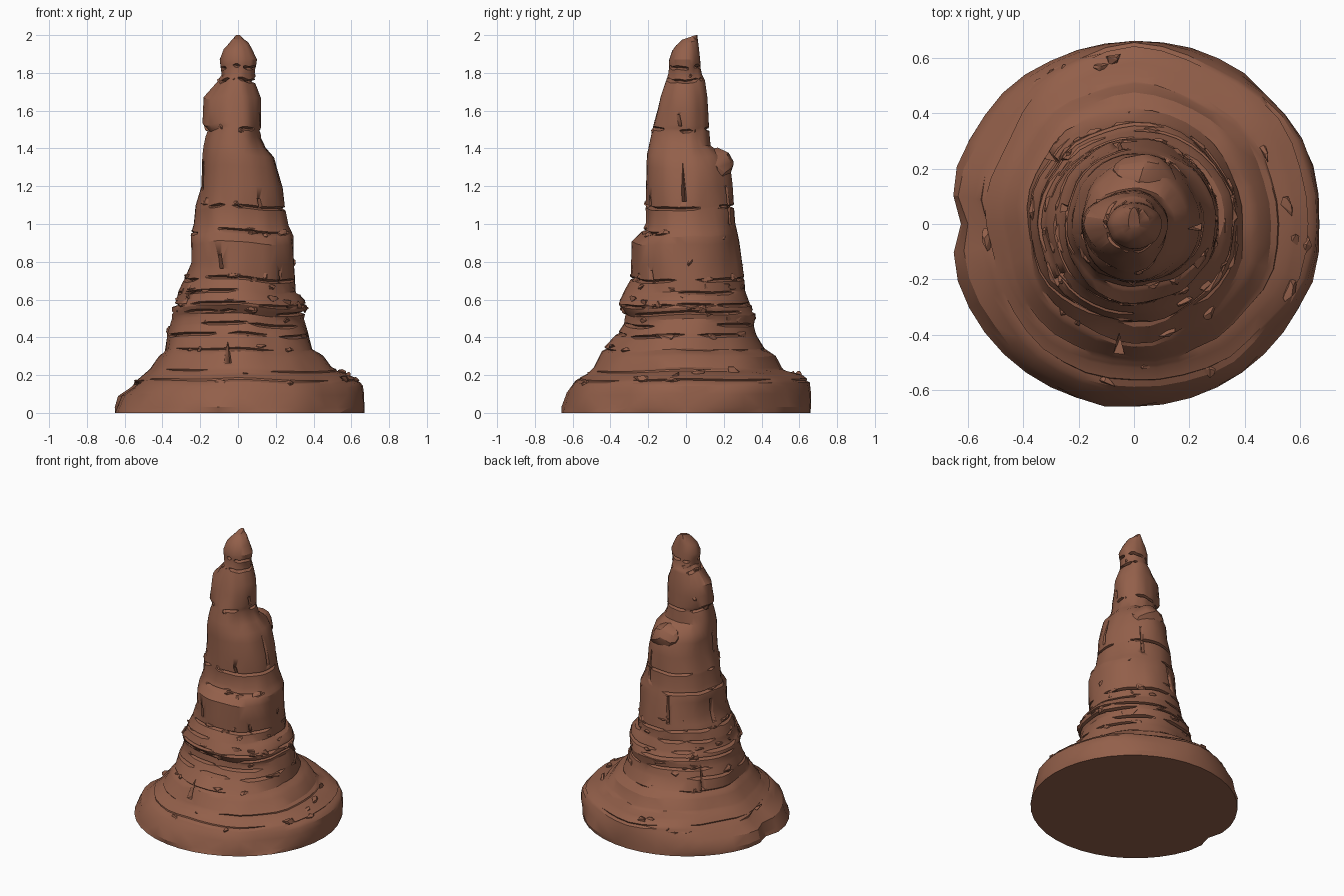
import bpy, bmesh, math, random
from mathutils import Vector, Matrix, noise

if "Cube" in bpy.data.objects:
    bpy.data.objects.remove(bpy.data.objects["Cube"])

random.seed(7)
rock = bpy.data.materials.new("red_brown_rock")
rock.diffuse_color = (0.29, 0.115, 0.068, 1)
rock.use_nodes = True
rock.node_tree.nodes["Principled BSDF"].inputs["Base Color"].default_value = rock.diffuse_color
SIDES = 40

# Silhouettes: (height, radius on one side and on the other)
FRONT = [(0, .67, .67), (.03, .67, .67), (.10, .645, .665), (.14, .58, .66), (.18, .53, .63),
         (.24, .46, .50), (.30, .42, .46), (.34, .385, .40), (.42, .38, .38), (.50, .35, .35),
         (.56, .345, .365), (.60, .32, .35), (.65, .31, .30), (.70, .29, .30), (.80, .25, .30),
         (.94, .25, .30), (1.0, .23, .27), (1.1, .22, .25), (1.2, .19, .24), (1.36, .185, .19),
         (1.41, .18, .145), (1.46, .17, .12), (1.5, .155, .115), (1.53, .185, .12), (1.67, .18, .12),
         (1.75, .11, .09), (1.79, .085, .085), (1.87, .095, .10), (1.93, .075, .075),
         (1.97, .045, .055), (2, .02, .02)]
SIDE = [(0, .66, .66), (.08, .64, .66), (.17, .58, .64), (.20, .52, .60), (.23, .49, .50),
        (.30, .45, .47), (.35, .42, .40), (.40, .37, .38), (.45, .33, .36), (.52, .32, .37),
        (.57, .36, .34), (.65, .32, .31), (.70, .29, .31), (.90, .29, .28), (.95, .235, .27),
        (1.0, .21, .26), (1.3, .21, .235), (1.36, .21, .20), (1.41, .20, .13), (1.5, .18, .12),
        (1.6, .15, .115), (1.7, .125, .11), (1.76, .10, .10), (1.80, .09, .08),
        (1.87, .09, .075), (1.96, .065, .065), (2, .02, .06)]


def sample(table, z):
    for a, b in zip(table, table[1:]):
        if z <= b[0]:
            t = (z - a[0]) / (b[0] - a[0])
            return [a[i] + (b[i] - a[i]) * t for i in (1, 2)]
    return table[-1][1:]


def radius(z, a):
    left, right = sample(FRONT, z)
    front, back = sample(SIDE, z)
    c, s = math.cos(a), math.sin(a)
    return 1 / math.hypot(c / (right if c > 0 else left), s / (back if s > 0 else front))


def surface(z, a):
    r = radius(z, a)
    c, s = math.cos(a), math.sin(a)
    if z > 0.02:
        r *= 1 + .045 * noise.noise(Vector((c * 2.5, s * 2.5, z * 4)))
    if z < .16:     # shallow dent in the left side of the base
        r -= .045 * math.exp(-((a - math.pi) / .13) ** 2)
    return Vector((r * c, r * s, z))


def finish(name, bm, angle=28):
    bmesh.ops.recalc_face_normals(bm, faces=bm.faces)
    mesh = bpy.data.meshes.new(name)
    bm.to_mesh(mesh)
    bm.free()
    mesh.materials.append(rock)
    ob = bpy.data.objects.new(name, mesh)
    bpy.context.collection.objects.link(ob)
    bpy.ops.object.select_all(action='DESELECT')
    ob.select_set(True)
    bpy.context.view_layer.objects.active = ob
    bpy.ops.object.shade_smooth_by_angle(angle=math.radians(angle))
    return ob


# Spire: stacked rings with broken grooves between the rock layers
GROOVES = [.17, .22, .33, .415, .47, .535, .575, .64, .71, .96, 1.09, 1.5, 1.76, 1.83]
rings = [(z, False) for z in sorted({p[0] for p in FRONT} | {.2, .52, .75, .9, 1.3, 1.6})
         if all(abs(z - g) > .013 for g in GROOVES)]
for g in GROOVES:
    rings += [(g - .011, False), (g, True), (g + .009, False)]
rings.sort()
bm = bmesh.new()
grid = []
for z, groove in rings:
    row = []
    for i in range(SIDES):
        a = 2 * math.pi * i / SIDES
        c, s = math.cos(a), math.sin(a)
        p = surface(z, a)
        if groove and noise.noise(Vector((c * 1.8, s * 1.8, z * 17))) > -.08:
            d = .028 if z > .4 else .016
            p.x -= c * d
            p.y -= s * d
        if .04 < z < 1.85:    # gently wandering layers
            p.z += .022 * noise.noise(Vector((c * 1.6, s * 1.6, z * .8 + 5)))
        if z > 1.9:           # the tip rises towards the back
            p.z -= max(0, .05 - p.y) * .35 * (z - 1.9) / .1
        row.append(bm.verts.new(p))
    grid.append(row)
for lo, hi in zip(grid, grid[1:]):
    for i in range(SIDES):
        j = (i + 1) % SIDES
        bm.faces.new((lo[i], lo[j], hi[j], hi[i]))
bm.faces.new(grid[0][::-1])
bm.faces.new(grid[-1])
# Merge low-relief faces into larger facets
bmesh.ops.dissolve_limit(bm, angle_limit=math.radians(9), verts=bm.verts, edges=bm.edges)
bmesh.ops.triangulate(bm, faces=bm.faces)
spire = finish("rock_spire", bm)


def chunk(bm, centre, angle, size, points=11):
    """Random convex stone, size = (outward, sideways, up)."""
    rot = Matrix.Rotation(angle, 3, 'Z')
    verts = []
    for _ in range(points):
        v = Vector([random.gauss(0, 1) for _ in range(3)]).normalized()
        verts.append(bm.verts.new(centre + rot @ Vector([v[k] * size[k] for k in range(3)])))
    out = bmesh.ops.convex_hull(bm, input=verts)
    loose = {v for v in out["geom_interior"] if isinstance(v, bmesh.types.BMVert)}
    bmesh.ops.delete(bm, geom=list(loose), context='VERTS')


# Broken chips lodged along the ledges
bm = bmesh.new()
for z, count in ((.16, 8), (.21, 7), (.34, 7), (.42, 6), (.50, 9), (.55, 12), (.60, 8), (.66, 10),
                 (.71, 11), (.78, 5), (.95, 6), (1.1, 4), (1.5, 4), (1.57, 3), (1.77, 4)):
    for _ in range(count):
        a = random.uniform(0, 2 * math.pi)
        h = z + random.uniform(-.02, .02)
        w = random.uniform(.025, .06) * (.6 if z > 1.2 else 1)
        p = surface(h, a) - Vector((math.cos(a), math.sin(a), 0)) * .014
        chunk(bm, p, a, (.024, w, random.uniform(.014, .032)))
finish("ledge_chips", bm, 20)

# Rounded boulder leaning on the back shoulder
bm = bmesh.new()
chunk(bm, Vector((.03, .165, 1.30)), math.pi / 2, (.09, .12, .105), 40)
finish("back_shoulder_boulder", bm)

# Cracks: thin wedges cut into the faces (angle in degrees, height, length)
bm = bmesh.new()
for deg, z, length in ((-98, .33, .13), (-5, 1.22, .2), (-20, 1.55, .06), (-60, 1.11, .05),
                       (100, .85, .18), (140, .42, .16), (165, .82, .16), (215, .62, .1),
                       (60, 1.1, .2), (250, .8, .07), (320, .72, .07), (190, 1.25, .14)):
    a = math.radians(deg)
    out = Vector((math.cos(a), math.sin(a), 0))
    side = Vector((-out.y, out.x, 0))
    p = surface(z, a)
    up = Vector((0, 0, length / 2))
    pts = [p - out * .035, p + out * .05 + side * .022, p + out * .05 - side * .022]
    lo = [bm.verts.new(q - up + side * .012) for q in pts]
    hi = [bm.verts.new(q + up) for q in pts]
    bm.faces.new(lo)
    bm.faces.new(hi)
    for i in range(3):
        j = (i + 1) % 3
        bm.faces.new((lo[i], lo[j], hi[j], hi[i]))
cutter = finish("crack_cutter", bm)
cutter.hide_render = True
cutter.hide_set(True)
cut = spire.modifiers.new("cracks", 'BOOLEAN')
cut.operation = 'DIFFERENCE'
cut.solver = 'EXACT'
cut.object = cutter
